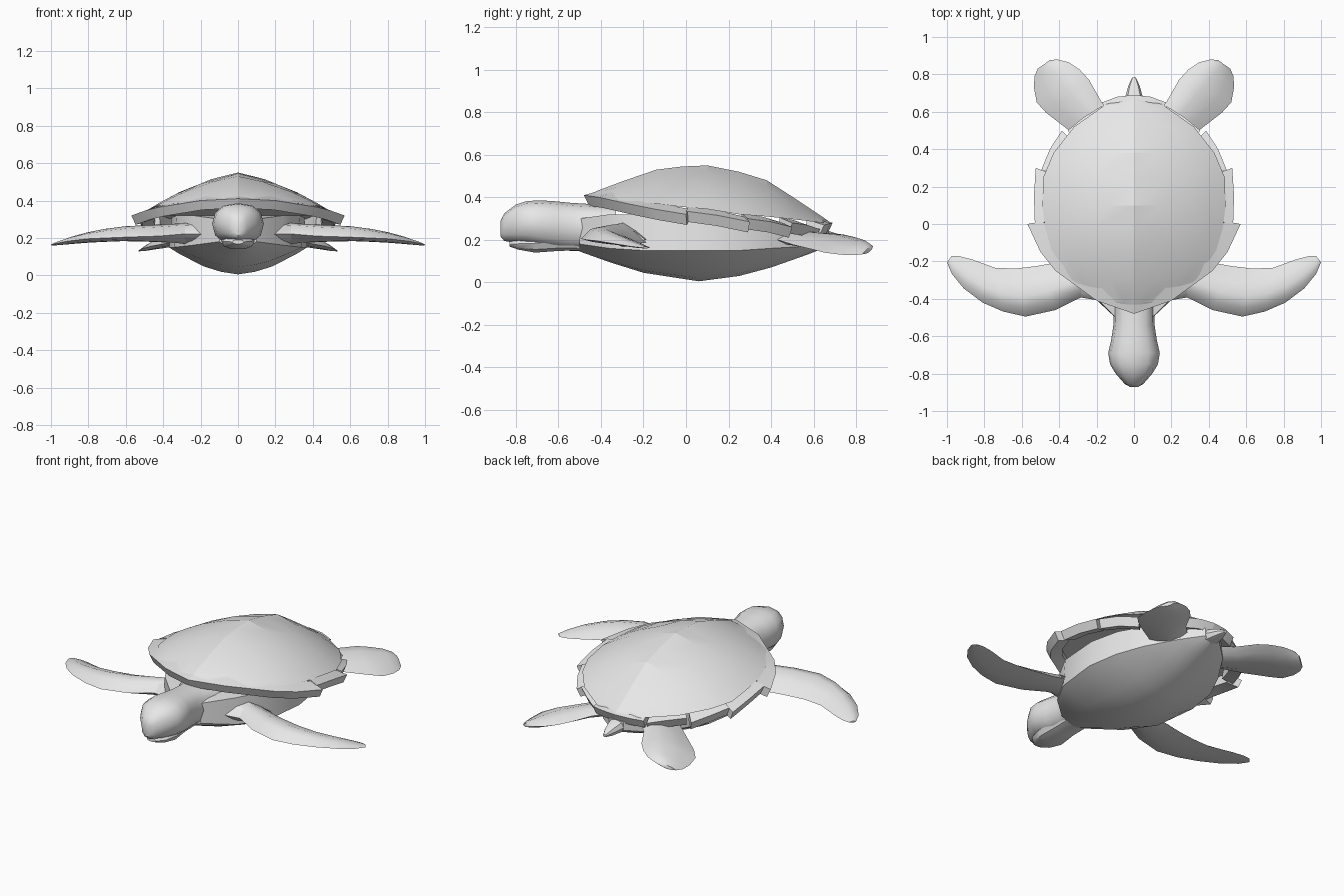
import bpy, bmesh, math
from mathutils import Vector

grey = bpy.data.materials.new("light_grey")
grey.diffuse_color = (0.8, 0.8, 0.8, 1)


def loft(name, rings, angle=30):
    """Skin closed rings of equal point count and cap both ends."""
    bm = bmesh.new()
    rows = [[bm.verts.new(p) for p in ring] for ring in rings]
    n = len(rows[0])
    for a, b in zip(rows, rows[1:]):
        for i in range(n):
            j = (i + 1) % n
            bm.faces.new((a[i], a[j], b[j], b[i]))
    bm.faces.new(rows[0])
    bm.faces.new(rows[-1])
    bmesh.ops.recalc_face_normals(bm, faces=bm.faces)
    me = bpy.data.meshes.new(name)
    bm.to_mesh(me)
    bm.free()
    me.materials.append(grey)
    ob = bpy.data.objects.new(name, me)
    bpy.context.collection.objects.link(ob)
    bpy.ops.object.select_all(action='DESELECT')
    ob.select_set(True)
    bpy.context.view_layer.objects.active = ob
    bpy.ops.object.shade_smooth_by_angle(angle=math.radians(angle))
    return ob


def pair(name, rings, angle=30):
    """Build a part on both sides of the body."""
    for side, s in (("left", 1), ("right", -1)):
        loft(f"{name}_{side}", [[(s * x, y, z) for x, y, z in r] for r in rings], angle)


def tube(stations, n=12, squareness=0.85):
    """Rounded rings along y from (y, half width, bottom, top)."""
    rings = []
    for y, w, lo, hi in stations:
        ring = []
        for i in range(n):
            t = 2 * math.pi * i / n
            c, s = math.cos(t), math.sin(t)
            ring.append((w * math.copysign(abs(c) ** squareness, c), y,
                         (lo + hi) / 2 + (hi - lo) / 2 * math.copysign(abs(s) ** squareness, s)))
        rings.append(ring)
    return rings


def blade(stations):
    """Lens-shaped rings from (leading point, trailing point, up, down)."""
    rings = []
    for a, b, up, down in stations:
        a, b = Vector(a), Vector(b)
        ring = [a]
        ring += [a.lerp(b, t) + Vector((0, 0, up * k)) for t, k in ((.18, .75), (.42, 1), (.75, .6))]
        ring.append(b)
        ring += [a.lerp(b, t) - Vector((0, 0, down * k)) for t, k in ((.75, .6), (.42, 1), (.18, .75))]
        rings.append(ring)
    return rings


# Domed shell: y, half width, edge height, crown height, half width of middle plates
dome = [(-.455, .03, .40, .41, .01), (-.42, .14, .40, .43, .05), (-.30, .33, .385, .475, .12),
        (-.14, .44, .37, .53, .12), (-.02, .475, .355, .545, .20), (.10, .49, .345, .55, .14),
        (.25, .485, .32, .52, .20), (.38, .43, .31, .48, .13), (.52, .32, .295, .39, .14),
        (.64, .15, .28, .31, .06), (.675, .02, .27, .285, .008)]
rings = []
for y, w, lo, hi, c in dome:
    half = [(x, lo + (hi - lo) * (1 - .45 * x / w - .55 * (x / w) ** 2))
            for x in (c, (c + w) / 2, w * .86, w)]
    rings.append([(-x, y, z) for x, z in reversed(half)] + [(0, y, hi)] + [(x, y, z) for x, z in half])
loft("shell_dome", rings, 14)

# Overlapping rim plates, outer top edge from front to back
plates = [
    [(0, -.48, .41), (.20, -.41, .40), (.42, -.25, .365), (.50, -.15, .345), (.57, 0, .32)],
    [(.53, 0, .335), (.535, .15, .315), (.525, .30, .285)],
    [(.495, .29, .30), (.45, .40, .285), (.385, .50, .26)],
    [(.355, .50, .28), (.27, .57, .27), (.175, .63, .25)],
    [(.17, .65, .27), (.09, .68, .278), (0, .69, .28)],
]


def toward_centre(p, k, dz):
    return (p[0] * k, .1 + (p[1] - .1) * k, p[2] + dz)


for i, edge in enumerate(plates):
    pair(f"rim_plate_{i + 1}",
         [[p, toward_centre(p, .96, -.05), toward_centre(p, .84, -.03), toward_centre(p, .85, .025)]
          for p in edge], 20)

# Body and belly: y, half width, keel height, belly edge height, wall top height
body = [(-.50, .10, .145, .18, .30), (-.36, .25, .095, .16, .32), (-.20, .34, .045, .15, .32),
        (.06, .37, .005, .15, .31), (.25, .34, .03, .15, .30), (.40, .27, .07, .16, .29),
        (.57, .16, .13, .17, .27), (.67, .05, .17, .19, .24)]
rings = []
for y, w, lo, edge, hi in body:
    h = edge - lo
    half = [(.25 * w, lo + .1 * h), (.5 * w, lo + .3 * h), (.85 * w, lo + .76 * h), (w, edge), (.96 * w, hi)]
    rings.append([(-x, y, z) for x, z in reversed(half)] + [(0, y, lo)] + [(x, y, z) for x, z in half])
loft("body_belly", rings, 35)

# Head with neck
loft("head_neck", tube([(-.872, .02, .215, .29), (-.855, .05, .195, .325), (-.80, .098, .185, .366),
                        (-.75, .128, .178, .382), (-.69, .138, .165, .386), (-.62, .122, .155, .382),
                        (-.54, .11, .148, .374), (-.44, .112, .145, .368), (-.33, .16, .15, .36)]), 40)
# Lower jaw
loft("lower_jaw", tube([(-.83, .03, .168, .19), (-.79, .07, .153, .21), (-.71, .09, .138, .23),
                        (-.60, .08, .146, .23), (-.48, .08, .15, .22)], 10), 40)
# Shoulders leading from the neck into the front flippers
pair("shoulder", blade([((.04, -.48, .23), (.04, -.16, .22), .10, .07),
                        ((.18, -.41, .22), (.20, -.16, .21), .08, .06),
                        ((.30, -.39, .22), (.36, -.19, .20), .055, .03)]), 40)

# Front flippers
pair("front_flipper", blade([
    ((.20, -.36, .22), (.30, -.18, .19), .075, .045),
    ((.30, -.40, .22), (.41, -.205, .185), .07, .03),
    ((.42, -.46, .21), (.52, -.225, .185), .07, .018),
    ((.58, -.495, .205), (.63, -.238, .185), .066, .012),
    ((.70, -.468, .20), (.74, -.235, .18), .056, .011),
    ((.81, -.42, .195), (.81, -.21, .175), .042, .01),
    ((.91, -.345, .183), (.87, -.188, .17), .028, .008),
    ((.975, -.265, .17), (.935, -.172, .165), .014, .006),
    ((1.0, -.205, .163), (.975, -.172, .163), .006, .004)]), 40)

# Rear flippers
pair("rear_flipper", blade([
    ((.08, .56, .22), (.25, .43, .20), .035, .04),
    ((.175, .655, .21), (.36, .51, .175), .04, .03),
    ((.24, .77, .20), (.47, .595, .155), .045, .025),
    ((.29, .825, .19), (.52, .65, .14), .042, .022),
    ((.35, .865, .18), (.535, .73, .13), .036, .018),
    ((.41, .88, .17), (.532, .79, .128), .027, .014),
    ((.45, .876, .158), (.515, .83, .132), .014, .008)]), 40)

# Tail
loft("tail", tube([(.56, .085, .16, .26), (.66, .052, .165, .245), (.74, .03, .17, .22),
                   (.782, .01, .178, .195)], 8), 40)
